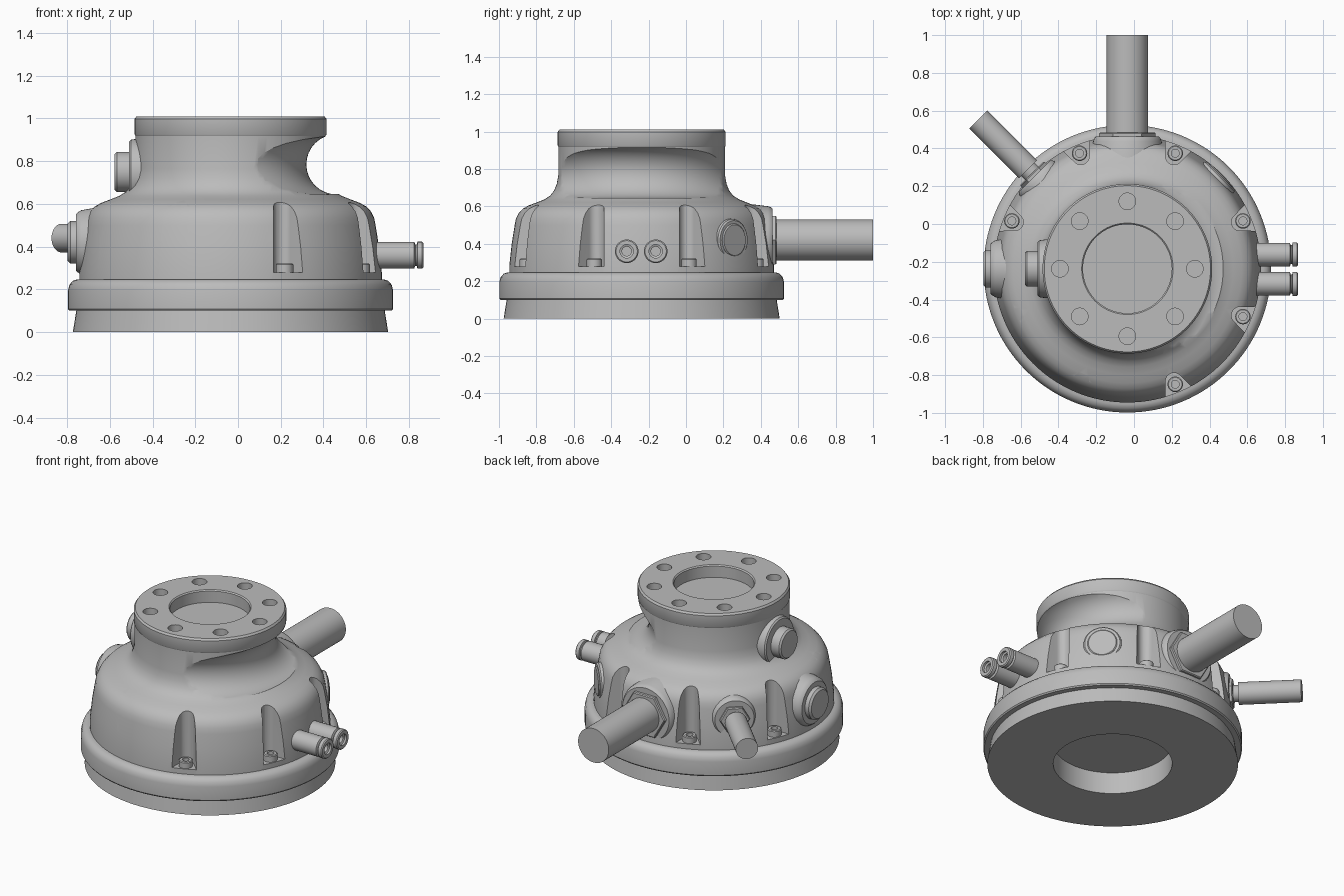
import bpy, bmesh
from math import sin, cos, pi, radians
from mathutils import Vector, Matrix

if "Cube" in bpy.data.objects:
    bpy.data.objects.remove(bpy.data.objects["Cube"])

CX, CY = -0.035, -0.237
UP = Vector((0, 0, 1))

metal = bpy.data.materials.new("cast grey metal")
metal.use_nodes = True
GREY = (0.5, 0.5, 0.5, 1)
metal.diffuse_color = GREY
metal.node_tree.nodes["Principled BSDF"].inputs["Base Color"].default_value = GREY


def finish(name, bm):
    bmesh.ops.recalc_face_normals(bm, faces=bm.faces)
    mesh = bpy.data.meshes.new(name)
    bm.to_mesh(mesh)
    bm.free()
    mesh.materials.append(metal)
    ob = bpy.data.objects.new(name, mesh)
    bpy.context.collection.objects.link(ob)
    return ob


def lathe(name, profile, loc=(CX, CY, 0), axis=UP, n=32, closed=False):
    """Revolve (radius, height) points about an axis through loc."""
    bm = bmesh.new()
    rings = []
    for r, z in profile:
        if r == 0:
            rings.append([bm.verts.new((0, 0, z))] * n)
        else:
            rings.append([bm.verts.new((r * cos(2 * pi * i / n), r * sin(2 * pi * i / n), z))
                          for i in range(n)])
    pairs = list(zip(rings, rings[1:]))
    if closed:
        pairs.append((rings[-1], rings[0]))
    for a, b in pairs:
        for i in range(n):
            j = (i + 1) % n
            corners = list(dict.fromkeys((a[i], a[j], b[j], b[i])))
            if len(corners) > 2:
                bm.faces.new(corners)
    turn = Vector(axis).to_track_quat('Z', 'Y').to_matrix().to_4x4()
    bm.transform(Matrix.Translation(loc) @ turn)
    return finish(name, bm)


def rod(name, r, z0, z1, bevel=0.0, **kw):
    top = [(r - bevel, z1)] if bevel else []
    return lathe(name, [(0, z0), (r, z0), (r, z1 - bevel)] + top + [(0, z1)], **kw)


def cut(target, cutters):
    for c in cutters:
        mod = target.modifiers.new("cut", 'BOOLEAN')
        mod.operation, mod.solver, mod.object = 'DIFFERENCE', 'EXACT', c
        c.hide_render = True
    dg = bpy.context.evaluated_depsgraph_get()
    mesh = bpy.data.meshes.new_from_object(target.evaluated_get(dg))
    target.modifiers.clear()
    target.data = mesh
    for c in cutters:
        bpy.data.objects.remove(c)


def polar(angle, r, z=0.0):
    return Vector((CX + r * cos(radians(angle)), CY + r * sin(radians(angle)), z))


def outward(angle):
    return Vector((cos(radians(angle)), sin(radians(angle)), 0))


def pocket(angle):
    """Upright wedge with a rounded inner end that clears a bolt."""
    bm = bmesh.new()
    arc = [(0.645 + 0.045 * cos(a), 0.045 * sin(a))
           for a in [radians(110 + 140 * i / 10) for i in range(11)]]
    outline = [(0.8, 0.115)] + arc + [(0.8, -0.115)]
    face = bm.faces.new([bm.verts.new((x, y, 0.28)) for x, y in outline])
    top = bmesh.ops.extrude_face_region(bm, geom=[face])["geom"]
    bmesh.ops.translate(bm, vec=UP * 0.5, verts=[v for v in top if isinstance(v, bmesh.types.BMVert)])
    bm.transform(Matrix.Translation((CX, CY, 0)) @ Matrix.Rotation(radians(angle), 4, 'Z'))
    return finish("pocket_cutter", bm)


# Base plate with the wide collar and recessed underside
lathe("base_collar", [
    (0, 0.14), (0.35, 0.14), (0.35, 0), (0.738, 0), (0.722, 0.1), (0.755, 0.1), (0.761, 0.108),
    (0.761, 0.195), (0.754, 0.222), (0.738, 0.24), (0.718, 0.247), (0, 0.247)], n=128)

# Domed housing, neck and top flange
housing = lathe("housing", [
    (0, 0.2), (0.708, 0.2), (0.708, 0.28), (0.695, 0.4), (0.679, 0.5), (0.672, 0.535), (0.657, 0.565),
    (0.635, 0.588), (0.605, 0.605), (0.56, 0.622), (0.52, 0.638), (0.49, 0.657), (0.468, 0.685),
    (0.454, 0.72), (0.446, 0.765), (0.445, 0.918), (0.449, 0.925), (0.449, 0.998),
    (0.44, 1.01), (0.242, 1.01), (0.235, 1.003), (0.235, 0.93), (0, 0.93)], n=128)

# Scoop in the neck, bolt pockets and flange holes
scoop = lathe("scoop_cutter", [(0.65 + 0.14 * cos(2 * pi * i / 32), 0.785 + 0.14 * sin(2 * pi * i / 32))
                               for i in range(32)], loc=(-0.19, CY, 0), n=128, closed=True)
bolt_angles = [22.5 + 45 * k for k in range(8)]
cut(housing, [scoop] + [pocket(a) for a in bolt_angles]
    + [rod("hole_cutter", 0.044, 0.96, 1.1, loc=polar(45 * k, 0.357)) for k in range(8)])

# Socket-head bolts
for a in bolt_angles:
    lathe("bolt", [(0, 0.27), (0.041, 0.27), (0.041, 0.316), (0.036, 0.321),
                   (0.021, 0.321), (0.021, 0.3), (0, 0.3)], loc=polar(a, 0.662), n=24)


def boss(name, angle, z, r, start, end, flare=0.02):
    lathe(name, [(0, start), (r + flare, start), (r + flare * 0.3, end - 0.025),
                 (r, end - 0.008), (r - 0.008, end), (0, end)],
          loc=(CX, CY, z), axis=outward(angle), n=48)


def side_rod(name, angle, z, r, start, end, bevel=0.0, n=48):
    rod(name, r, start, end, bevel, loc=(CX, CY, z), axis=outward(angle), n=n)


# Large rear pipe with hex nut
boss("rear_pipe_boss", 90, 0.42, 0.175, 0.56, 0.7)
side_rod("rear_pipe_nut", 90, 0.42, 0.15, 0.65, 0.722, 0.006, n=6)
side_rod("rear_pipe", 90, 0.42, 0.11, 0.65, 1.237)

# Thin diagonal pipe
boss("thin_pipe_boss", 135, 0.44, 0.125, 0.58, 0.695)
side_rod("thin_pipe_nut", 135, 0.44, 0.09, 0.65, 0.715, 0.006, n=6)
side_rod("thin_pipe_neck", 135, 0.44, 0.05, 0.65, 0.76)
side_rod("thin_pipe", 135, 0.44, 0.067, 0.745, 1.118)

# Blanked port on the rear left
boss("blank_port_rim", 45, 0.42, 0.112, 0.6, 0.697, 0.008)
side_rod("blank_port_plug", 45, 0.42, 0.088, 0.6, 0.704, 0.006)

# Two plugs on the right side, one low and one on the neck
boss("lower_plug_boss", 180, 0.42, 0.14, 0.56, 0.724, 0.035)
side_rod("lower_plug", 180, 0.42, 0.1, 0.65, 0.762, 0.012)
boss("upper_plug_boss", 180, 0.75, 0.15, 0.38, 0.475, 0.01)
side_rod("upper_plug", 180, 0.75, 0.094, 0.4, 0.542, 0.01)

# Pair of hose fittings on the left side
for y in (-0.162, -0.317):
    lathe("hose_fitting", [
        (0, 0.6), (0.062, 0.6), (0.062, 0.86), (0.05, 0.865), (0.05, 0.872), (0.063, 0.875),
        (0.063, 0.897), (0.057, 0.903), (0.036, 0.903), (0.036, 0.89), (0.025, 0.885),
        (0.025, 0.82), (0, 0.82)], loc=(CX, y, 0.36), axis=(1, 0, 0))

# Smooth shading with crisp edges
bpy.ops.object.select_all(action='DESELECT')
for ob in bpy.context.scene.objects:
    if ob.type == 'MESH':
        ob.select_set(True)
        bpy.context.view_layer.objects.active = ob
bpy.ops.object.shade_smooth_by_angle(angle=radians(30))
